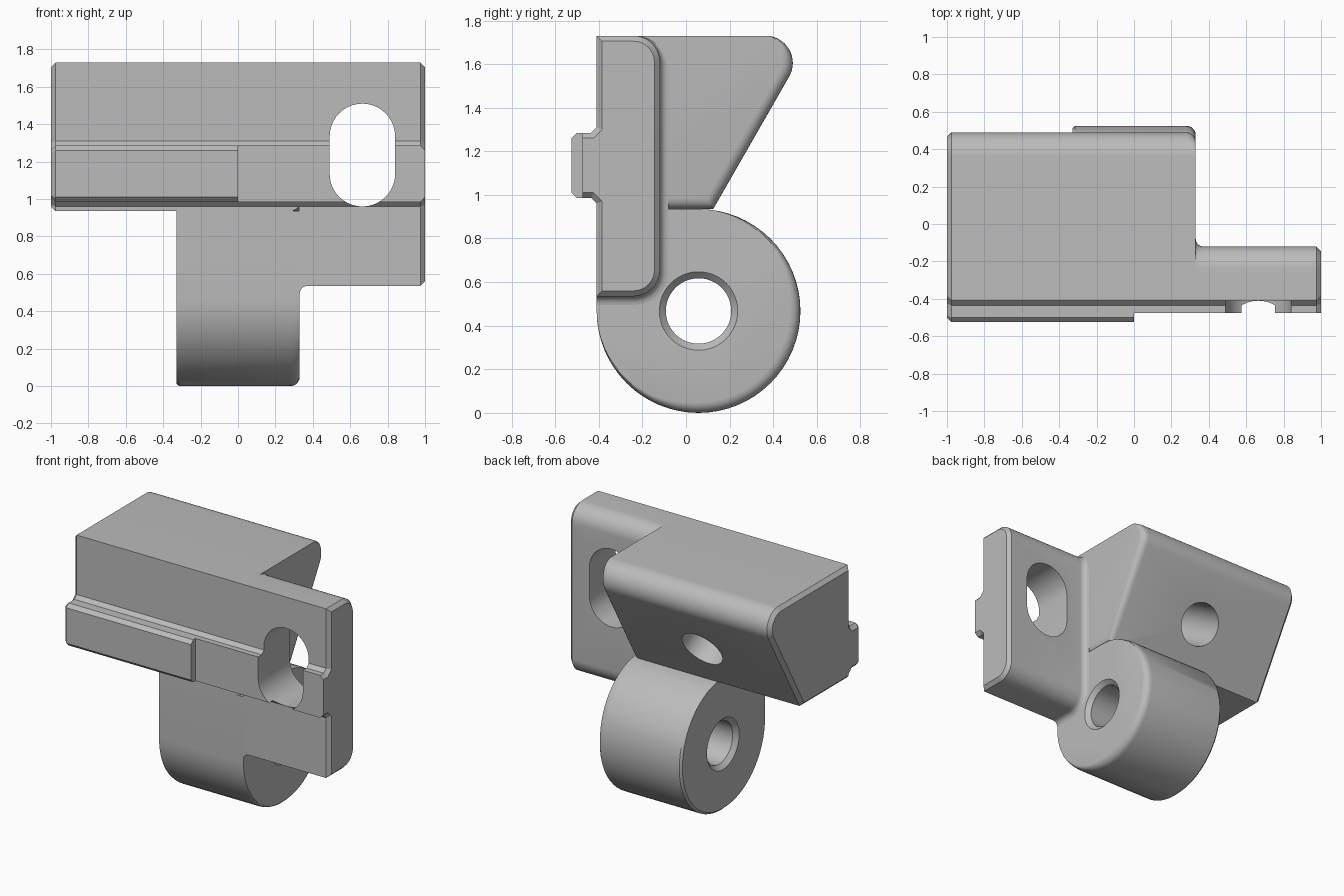
import bpy, bmesh
from math import sin, cos, pi, radians
from mathutils import Vector, Matrix

cube = bpy.data.objects.get("Cube")
if cube:
    bpy.data.objects.remove(cube, do_unlink=True)

grey = bpy.data.materials.new("matte_grey")
grey.use_nodes = True
grey.diffuse_color = (0.5, 0.5, 0.5, 1)
grey.node_tree.nodes["Principled BSDF"].inputs["Base Color"].default_value = (0.5, 0.5, 0.5, 1)


def arc(cy, cz, r, a0, a1, n):
    angles = [radians(a0 + (a1 - a0) * i / n) for i in range(n + 1)]
    return [(cy + r * cos(a), cz + r * sin(a)) for a in angles]


def inset(pts, d, weight):
    """Move each edge of a counter-clockwise profile inward by d * weight(normal)."""
    lines = []
    for i, p in enumerate(pts):
        p, q = Vector(p), Vector(pts[(i + 1) % len(pts)])
        e = (q - p).normalized()
        n = Vector((e.y, -e.x))
        lines.append((n, n.dot(p) - d * weight(n)))
    out = []
    for i in range(len(pts)):
        (n, a), (m, b) = lines[i - 1], lines[i]
        det = n.x * m.y - n.y * m.x
        out.append(((a * m.y - b * n.y) / det, (n.x * b - m.x * a) / det))
    return out


def even(n):
    return 1


def fading(n):
    # Full on the back and underside, fading out towards the top and front
    return max(0, min(1, 1 - max(n.y, -n.x)))


def finish(obj):
    bpy.ops.object.select_all(action='DESELECT')
    obj.select_set(True)
    bpy.context.view_layer.objects.active = obj
    bpy.ops.object.shade_smooth_by_angle(angle=radians(30))


def loft(name, sections, matrix=Matrix()):
    """Skin a row of (x, profile) sections and cap both ends."""
    bm = bmesh.new()
    rings = [[bm.verts.new((x, y, z)) for y, z in pts] for x, pts in sections]
    for a, b in zip(rings, rings[1:]):
        for i in range(len(a)):
            j = (i + 1) % len(a)
            bm.faces.new((a[i], a[j], b[j], b[i]))
    bm.faces.new(rings[0])
    bm.faces.new(rings[-1])
    bmesh.ops.transform(bm, matrix=matrix, verts=bm.verts)
    bmesh.ops.recalc_face_normals(bm, faces=bm.faces)
    mesh = bpy.data.meshes.new(name)
    bm.to_mesh(mesh)
    bm.free()
    mesh.materials.append(grey)
    obj = bpy.data.objects.new(name, mesh)
    bpy.context.collection.objects.link(obj)
    finish(obj)
    return obj


def cut(cutter, *targets):
    for obj in targets:
        mod = obj.modifiers.new("cut", 'BOOLEAN')
        mod.operation = 'DIFFERENCE'
        mod.solver = 'EXACT'
        mod.object = cutter
        finish(obj)
        bpy.ops.object.modifier_apply(modifier=mod.name)
        finish(obj)
    bpy.data.objects.remove(cutter, do_unlink=True)


def rounded_end(x, r, pts):
    steps = [pi / 2 * i / 5 for i in range(6)]
    return [(x - r + r * sin(t), inset(pts, r * (1 - cos(t)), fading)) for t in steps]


FRONT, TOP, SIDE, CH = -0.41, 1.73, 0.33, 0.025

# Upper body with a sloped back
body_pts = ([(FRONT, 0.935), (0.125, 0.935)] + arc(0.365, 1.605, 0.125, -30, 90, 16)
            + [(FRONT, TOP)])
body = loft("upper_body", [(-1, inset(body_pts, CH, even)), (-1 + CH, body_pts)]
            + rounded_end(SIDE, 0.05, body_pts))

# Barrel under the body
R = 0.4675
barrel_pts = arc(FRONT + R, R, R, -180, 90, 48) + [(FRONT, 2 * R)]
barrel = loft("barrel", [(-SIDE, inset(barrel_pts, 0.015, fading)), (0.015 - SIDE, barrel_pts)]
              + rounded_end(SIDE, 0.05, barrel_pts))

# Side plate, flared where it meets the body
plate_pts = ([(FRONT, 0.535)] + arc(-0.24, 0.655, 0.12, -90, 0, 10)
             + arc(-0.24, 1.61, 0.12, 0, 90, 10) + [(FRONT, TOP)])
F = 0.04
flare = [pi / 2 * i / 5 for i in range(6)]
plate = loft("side_plate", [(SIDE - 0.005, inset(plate_pts, -F, fading))]
             + [(SIDE + F * (1 - cos(t)), inset(plate_pts, -F * (1 - sin(t)), fading)) for t in flare]
             + [(1 - CH, plate_pts), (1, inset(plate_pts, CH, even))])

# Front rail in a tall and a shallow half
MID = 1.135


def rail_profile(outline):
    lower = [(y, MID - h) for y, h in outline]
    return lower + [(y, MID + h) for y, h in reversed(outline)]


root = [(-0.435, 0.15), (-0.385, 0.2)]
tall_pts = rail_profile([(-0.525, 0.125), (-0.5, 0.15)] + root)
shallow_pts = rail_profile([(-0.475, 0.15)] + root)
loft("tall_rail", [(-1, inset(tall_pts, CH, lambda n: n.x < 0.9)), (-1 + CH, tall_pts), (0, tall_pts)])
rail = loft("shallow_rail", [(-0.01, shallow_pts), (1 - CH, shallow_pts),
                             (1, inset(shallow_pts, CH, lambda n: abs(n.x) < 0.9))])

# Mounting slot through plate and rail
turn = Matrix.Rotation(pi / 2, 4, 'Z')
slot_pts = arc(-0.665, 1.335, 0.175, 0, 180, 20) + arc(-0.665, 1.135, 0.175, 180, 360, 20)
cut(loft("slot_cutter", [(-0.7, slot_pts), (0.1, slot_pts)], turn), plate, rail)

# Axle hole with chamfered mouths
hole = [(-0.35, 0.2), (-0.3, 0.15), (0.3, 0.15), (0.35, 0.2)]
cut(loft("axle_cutter", [(x, arc(FRONT + R, R, r, 0, 352.5, 47)) for x, r in hole]), barrel)

# Blind hole square to the sloped back
bore_pts = arc(0, 0, 0.15, 0, 352.5, 47)
aim = (Matrix.Translation((-0.333, 0.295, 1.23)) @ Matrix.Rotation(radians(-30), 4, 'X') @ turn)
cut(loft("bore_cutter", [(-0.5, bore_pts), (0.2, bore_pts)], aim), body)
